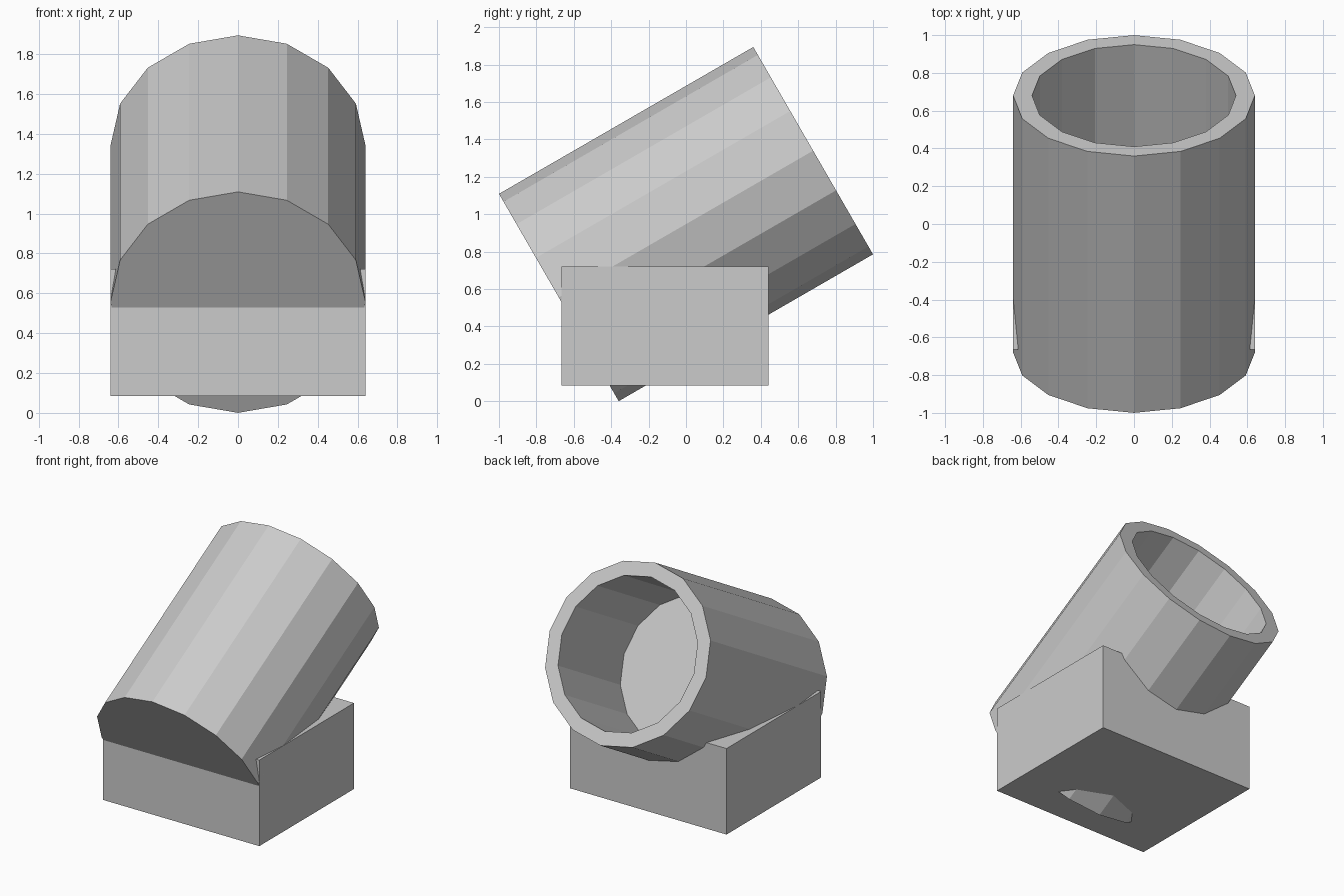
import bpy, bmesh, math
from mathutils import Matrix

if "Cube" in bpy.data.objects:
    bpy.data.objects.remove(bpy.data.objects["Cube"])

SIDES = 16
R, BORE, LENGTH, DEPTH = 0.64, 0.54, 1.57, 0.84
TILT = Matrix.Translation((0, 0, 0.947)) @ Matrix.Rotation(math.radians(-60), 4, 'X')


def turned(name, profile):
    """Closed solid from (radius, height) rings, tilted onto the tube axis."""
    bm = bmesh.new()
    rings = []
    for r, h in profile:
        rings.append([bm.verts.new((r * math.cos(2 * math.pi * i / SIDES),
                                    r * math.sin(2 * math.pi * i / SIDES), h))
                      for i in range(SIDES)])
    for a, b in zip(rings, rings[1:]):
        for i in range(SIDES):
            j = (i + 1) % SIDES
            bm.faces.new((a[i], a[j], b[j], b[i]))
    bm.faces.new(rings[0][::-1])
    bm.faces.new(rings[-1])
    bmesh.ops.recalc_face_normals(bm, faces=bm.faces)
    return finish(name, bm, TILT)


def finish(name, bm, matrix):
    bm.transform(matrix)
    mesh = bpy.data.meshes.new(name)
    bm.to_mesh(mesh)
    bm.free()
    obj = bpy.data.objects.new(name, mesh)
    bpy.context.collection.objects.link(obj)
    return obj


# Tilted tube with a blind bore, open at the upper end
top = LENGTH / 2
turned("tube", [(R, -top), (R, top), (BORE, top), (BORE, top - DEPTH)])

# Base block
bm = bmesh.new()
bmesh.ops.create_cube(bm, size=1)
base = finish("base_block", bm, Matrix.Translation((0, -0.112, 0.403))
              @ Matrix.Diagonal((2 * R, 1.106, 0.636, 1)))

# Clear the block out of the bore; the cut is buried inside the tube wall
mid = (R + BORE) / 2
cutter = turned("bore_cutter", [(mid, top - DEPTH - 0.05), (mid, top + 0.1)])
cutter.hide_render = True
cutter.hide_set(True)
cut = base.modifiers.new("bore", 'BOOLEAN')
cut.operation = 'DIFFERENCE'
cut.solver = 'EXACT'
cut.object = cutter
